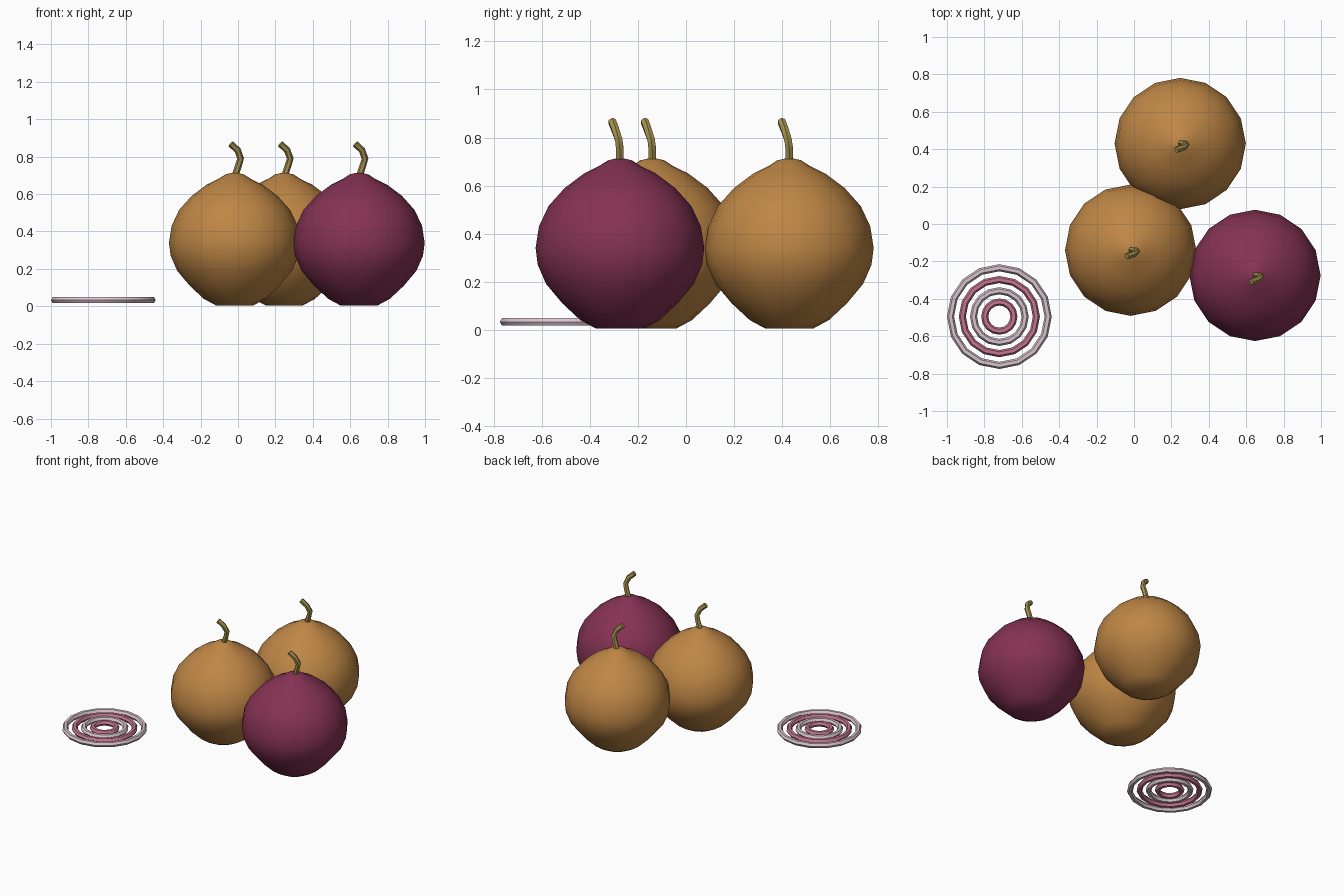
import bpy, bmesh, math
from mathutils import Vector

if "Cube" in bpy.data.objects:
    bpy.data.objects.remove(bpy.data.objects["Cube"])


def material(name, rgb):
    m = bpy.data.materials.new(name)
    m.diffuse_color = (*rgb, 1)
    m.use_nodes = True
    m.node_tree.nodes["Principled BSDF"].inputs["Base Color"].default_value = m.diffuse_color
    return m


BROWN = material("golden_brown_skin", (0.52, 0.24, 0.06))
PURPLE = material("purple_skin", (0.235, 0.032, 0.087))
STEM = material("dry_stem", (0.38, 0.29, 0.08))
PALE = material("pale_ring", (0.70, 0.56, 0.62))
PINK = material("pink_ring", (0.57, 0.19, 0.28))


def finish(name, bm, mat, loc, angle):
    bmesh.ops.recalc_face_normals(bm, faces=bm.faces)
    me = bpy.data.meshes.new(name)
    bm.to_mesh(me)
    bm.free()
    me.materials.append(mat)
    ob = bpy.data.objects.new(name, me)
    ob.location = loc
    bpy.context.collection.objects.link(ob)
    bpy.ops.object.select_all(action='DESELECT')
    bpy.context.view_layer.objects.active = ob
    ob.select_set(True)
    bpy.ops.object.shade_smooth_by_angle(angle=math.radians(angle))
    return ob


def skin(bm, rings, loop=False):
    """Join successive rings of vertices with quads; cap the ends of open tubes."""
    n = len(rings[0])
    pairs = list(zip(rings, rings[1:])) + ([(rings[-1], rings[0])] if loop else [])
    for a, b in pairs:
        for i in range(n):
            j = (i + 1) % n
            bm.faces.new((a[i], a[j], b[j], b[i]))
    if not loop:
        bm.faces.new(rings[0])
        bm.faces.new(rings[-1])


# Bulb profile (radius, height), turned around z
PROFILE = [(0.10, 0.005), (0.165, 0.04), (0.24, 0.11), (0.307, 0.19), (0.342, 0.27),
           (0.351, 0.34), (0.337, 0.43), (0.297, 0.515), (0.23, 0.59), (0.15, 0.65),
           (0.085, 0.682), (0.05, 0.705), (0.02, 0.712)]
# Bent stem centre line
STEM_PATH = [(0, 0, 0.69), (0.02, 0, 0.75), (0.032, -0.005, 0.79),
             (0.016, -0.02, 0.835), (-0.02, -0.033, 0.868)]


def bulb(name, mat, loc, sides=16):
    bm = bmesh.new()
    rings = []
    for r, z in PROFILE:
        angles = [2 * math.pi * i / sides for i in range(sides)]
        rings.append([bm.verts.new((r * math.cos(a), r * math.sin(a), z)) for a in angles])
    skin(bm, rings)
    finish(name + "_bulb", bm, mat, loc, 50)

    bm = bmesh.new()
    pts = [Vector(p) for p in STEM_PATH]
    rings = []
    for k, p in enumerate(pts):
        d = (pts[min(k + 1, len(pts) - 1)] - pts[max(k - 1, 0)]).normalized()
        u = Vector((0, 1, 0)).cross(d).normalized()
        v = d.cross(u)
        rings.append([bm.verts.new(p + 0.018 * (u * math.cos(i * math.pi / 3) + v * math.sin(i * math.pi / 3)))
                      for i in range(6)])
    skin(bm, rings)
    finish(name + "_stem", bm, STEM, loc, 40)


def slice_ring(name, mat, major, loc, minor=0.019, sides=16):
    bm = bmesh.new()
    rings = []
    for i in range(sides):
        a = 2 * math.pi * i / sides
        ring = []
        for k in range(6):
            b = k * math.pi / 3
            r = major + minor * math.cos(b)
            ring.append(bm.verts.new((r * math.cos(a), r * math.sin(a), minor * math.sin(b))))
        rings.append(ring)
    skin(bm, rings, loop=True)
    finish(name, bm, mat, loc, 40)


# Three whole onions
bulb("front_brown_onion", BROWN, (-0.018, -0.14, 0))
bulb("back_brown_onion", BROWN, (0.247, 0.43, 0))
bulb("purple_onion", PURPLE, (0.647, -0.275, 0))

# Cut slice: concentric rings
for i, major in enumerate((0.261, 0.198, 0.138, 0.078)):
    slice_ring(f"slice_ring_{i + 1}", PINK if i % 2 else PALE, major, (-0.72, -0.495, 0.033))
